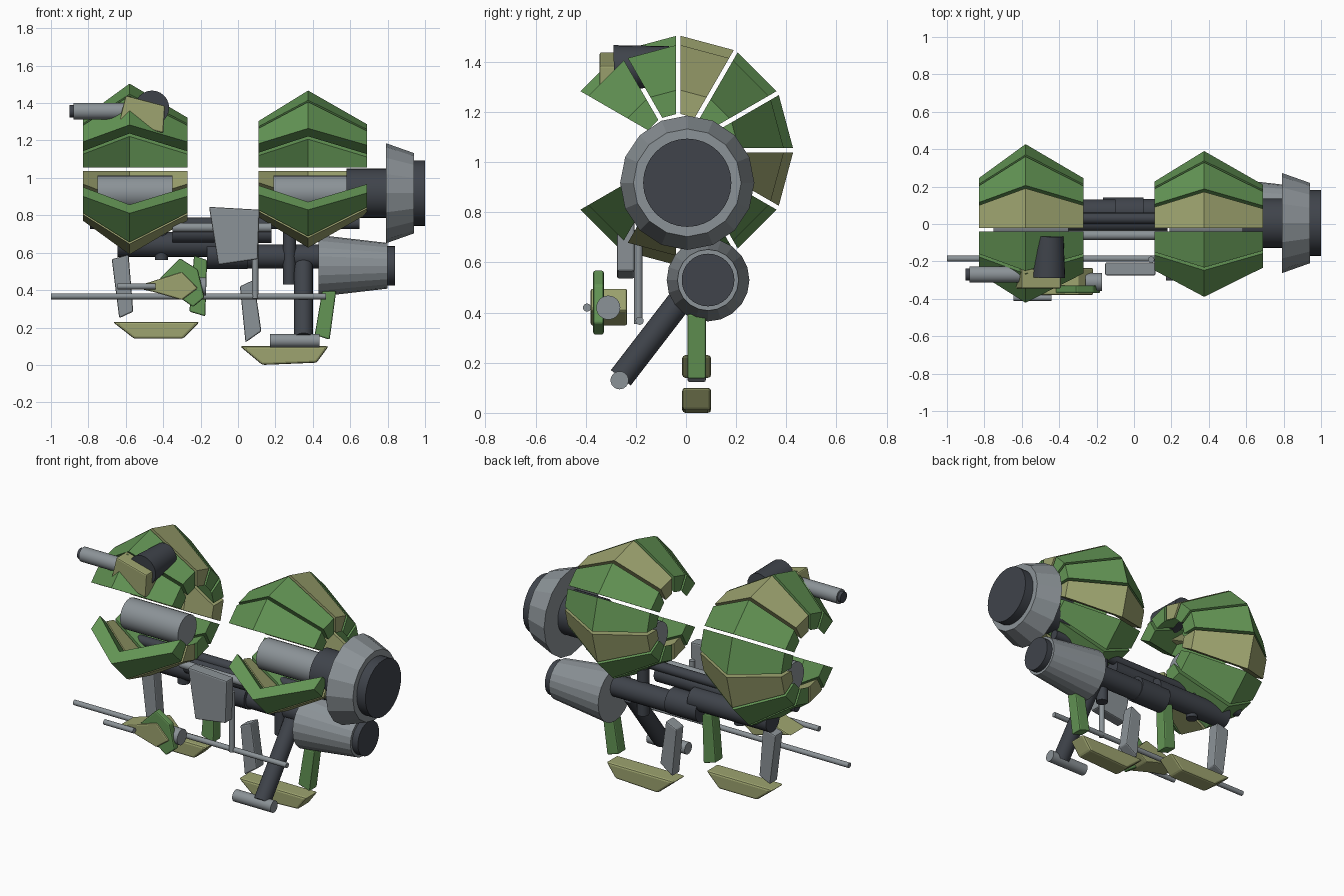
import bpy, bmesh, math
from mathutils import Vector

if "Cube" in bpy.data.objects:
    bpy.data.objects.remove(bpy.data.objects["Cube"])


def material(name, rgb):
    m = bpy.data.materials.new(name)
    m.diffuse_color = (*rgb, 1)
    m.use_nodes = True
    m.node_tree.nodes["Principled BSDF"].inputs["Base Color"].default_value = m.diffuse_color
    return m


GREEN = material("green paint", (0.125, 0.30, 0.09))
TAN = material("tan paint", (0.34, 0.37, 0.16))
GREY = material("grey metal", (0.26, 0.29, 0.31))
DARK = material("dark metal", (0.05, 0.057, 0.07))


def finish(name, bm, mat, smooth=False, bevel=0):
    bmesh.ops.recalc_face_normals(bm, faces=bm.faces)
    me = bpy.data.meshes.new(name)
    bm.to_mesh(me)
    bm.free()
    me.materials.append(mat)
    ob = bpy.data.objects.new(name, me)
    bpy.context.collection.objects.link(ob)
    if bevel:
        mod = ob.modifiers.new("bevel", 'BEVEL')
        mod.width, mod.segments = bevel, 2
    if smooth:
        bpy.ops.object.select_all(action='DESELECT')
        ob.select_set(True)
        bpy.context.view_layer.objects.active = ob
        bpy.ops.object.shade_smooth_by_angle(angle=math.radians(35))
    return ob


def tube(name, a, b, r0, mat, r1=None, sides=24, smooth=True):
    """Cylinder or cone from point a (radius r0) to point b (radius r1)."""
    a, b = Vector(a), Vector(b)
    bm = bmesh.new()
    bmesh.ops.create_cone(bm, cap_ends=True, segments=sides, radius1=r0,
                          radius2=r0 if r1 is None else r1, depth=(b - a).length)
    rot = (b - a).to_track_quat('Z', 'Y').to_matrix()
    for v in bm.verts:
        v.co = rot @ v.co + (a + b) / 2
    return finish(name, bm, mat, smooth)


def xtube(name, x0, x1, y, z, r0, mat, r1=None, **kw):
    return tube(name, (x0, y, z), (x1, y, z), r0, mat, r1, **kw)


def plate(name, pts, y0, y1, mat, bevel=0.008):
    """Front-facing (x, z) outline extruded from y0 to y1."""
    bm = bmesh.new()
    lo = [bm.verts.new((x, y0, z)) for x, z in pts]
    hi = [bm.verts.new((x, y1, z)) for x, z in pts]
    bm.faces.new(lo)
    bm.faces.new(hi)
    n = len(pts)
    for i in range(n):
        j = (i + 1) % n
        bm.faces.new((lo[i], lo[j], hi[j], hi[i]))
    return finish(name, bm, mat, False, bevel)


def shell_segment(name, profile, a0, a1, mat, cy=-0.03, cz=1.047, gap=0.009):
    """Bent armour panel: closed (x, radius) profile swept between two angles."""
    bm = bmesh.new()
    ends = []
    for a, s in ((a0, 1), (a1, -1)):
        c, n = math.cos(math.radians(a)), math.sin(math.radians(a))
        ends.append([bm.verts.new((x, cy + r * c - s * gap * n, cz + r * n + s * gap * c))
                     for x, r in profile])
    k = len(profile)
    for i in range(k):
        j = (i + 1) % k
        bm.faces.new((ends[0][i], ends[0][j], ends[1][j], ends[1][i]))
    # end caps, split at the ridge
    for e in ends:
        bm.faces.new((e[0], e[1], e[4], e[5]))
        bm.faces.new((e[1], e[2], e[3], e[4]))
    return finish(name, bm, mat)


# Armour rings: ten panels each, open at the front
left = [(-.83, .275), (-.58, .457), (-.27, .275), (-.27, .175), (-.58, .365), (-.83, .175)]
right = [(.11, .257), (.375, .42), (.69, .24), (.69, .145), (.375, .335), (.11, .16)]
for side, profile in (("left", left), ("right", right)):
    for k in range(-5, 5):
        a = k * 30
        mat = TAN if a in (60, -30, -120) else GREEN
        shell_segment(f"{side}_shell_panel_{k + 5}", profile, a, a + 30, mat)

# Cores inside the rings
xtube("left_core", -.75, -.35, 0, .92, .093, GREY)
xtube("right_core", .19, .60, 0, .92, .093, GREY)

# Main engine
xtube("main_engine_body", .58, .80, .005, .918, .132, DARK, sides=32)
xtube("main_engine_cowl", .79, .94, .005, .918, .268, GREY, .215, sides=16, smooth=False)
xtube("main_engine_nozzle", .93, 1.0, .005, .918, .176, DARK, sides=32)

# Lower engine
xtube("lower_engine_cowl", .43, .80, .088, .53, .165, GREY, .122, sides=20, smooth=False)
xtube("lower_engine_nozzle", .79, .84, .088, .53, .105, DARK, sides=32)

# Spine tubes joining the rings
xtube("spine_upper_rod", -.79, .65, .03, .757, .03, DARK)
xtube("spine_upper_tube", -.35, .18, .01, .705, .052, DARK)
xtube("spine_grey_rod", -.35, .18, -.06, .735, .025, GREY)
xtube("spine_left_tube", -.645, -.1, .065, .645, .067, DARK)
xtube("spine_middle_tube", -.165, .05, .065, .59, .078, DARK)
xtube("spine_right_tube", .04, .44, .07, .58, .064, DARK)
tube("left_stub", (-.41, .05, .56), (-.41, .05, .72), .035, DARK)
tube("right_stub", (.275, .03, .43), (.275, .03, .72), .035, DARK)

# Front panel and its hanging rods
plate("front_panel", [(-.155, .845), (.115, .83), (.105, .565), (-.105, .535)],
      -.275, -.205, GREY)
tube("hanging_rod", (.092, -.19, .355), (.092, -.19, .73), .017, GREY, sides=16)
xtube("long_rod", -1.0, .47, -.185, .367, .016, GREY, sides=16)

# Slanted strut with foot bar
tube("slanted_strut", (.35, .04, .53), (.35, -.26, .14), .05, DARK)
xtube("strut_foot", .17, .435, -.265, .13, .036, GREY)

# Skids and their legs
plate("left_skid", [(-.67, .23), (-.205, .23), (-.295, .14), (-.555, .14)], -.015, .1, TAN, .012)
plate("right_skid", [(.01, .1), (.485, .1), (.42, .012), (.13, 0)], -.015, .1, TAN, .012)
plate("left_grey_leg", [(-.675, .565), (-.585, .59), (-.56, .285), (-.635, .25)], .005, .08, GREY)
plate("left_green_leg", [(-.235, .585), (-.165, .56), (-.175, .26), (-.26, .285)], .005, .08, GREEN)
plate("right_grey_leg", [(.01, .42), (.085, .455), (.125, .18), (.04, .12)], .005, .08, GREY)
plate("right_green_leg", [(.45, .395), (.525, .395), (.49, .135), (.41, .16)], .005, .08, GREEN)

# Lower front gun
plate("lower_gun_body", [(-.56, .415), (-.30, .497), (-.215, .41), (-.30, .347), (-.45, .39)],
      -.38, -.235, TAN)
plate("lower_gun_fin", [(-.42, .46), (-.31, .57), (-.215, .51), (-.18, .36), (-.24, .31), (-.40, .42)],
      -.37, -.328, GREEN)
xtube("lower_gun_rear", -.26, -.17, -.31, .42, .048, GREY)
xtube("lower_gun_barrel", -.645, -.44, -.395, .42, .016, GREY, sides=16)

# Upper gun
plate("upper_gun_body", [(-.60, 1.44), (-.39, 1.385), (-.40, 1.24), (-.635, 1.3)],
      -.345, -.24, TAN)
tube("upper_gun_drum", (-.46, -.285, 1.375), (-.455, -.065, 1.385), .092, DARK, .078)
xtube("upper_gun_barrel", -.88, -.60, -.27, 1.357, .044, GREY)
xtube("upper_gun_muzzle", -.90, -.87, -.27, 1.357, .033, DARK)
